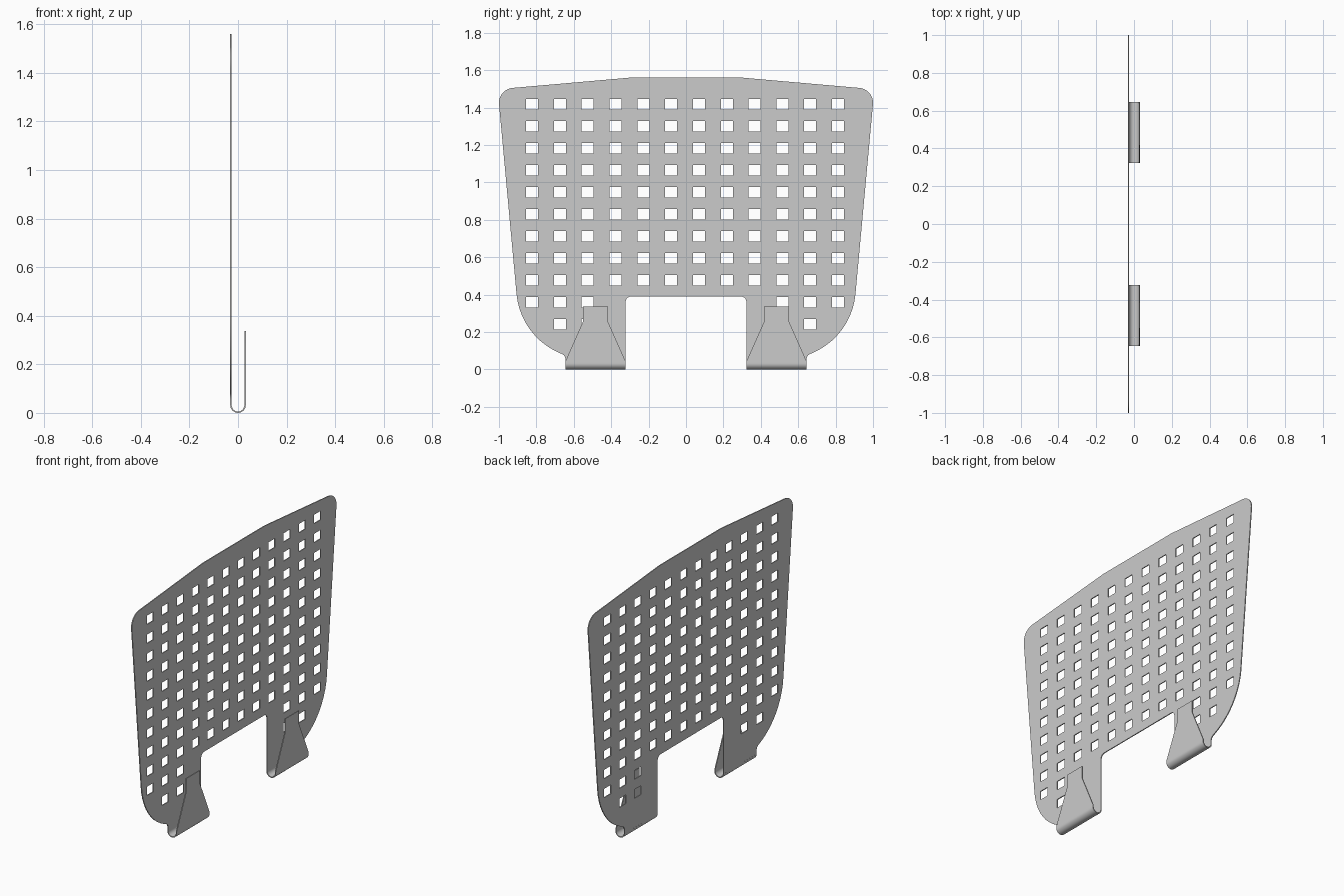
import bpy, bmesh, math
from mathutils import Matrix, Vector

old = bpy.data.objects.get("Cube")
if old:
    bpy.data.objects.remove(old, do_unlink=True)

GREY = (0.6, 0.6, 0.6, 1)
THICK = 0.006
BEND = 0.029          # mid-sheet radius of the hook bend
BASE = BEND + THICK / 2

metal = bpy.data.materials.new("grey sheet metal")
metal.use_nodes = True
metal.diffuse_color = GREY
metal.node_tree.nodes["Principled BSDF"].inputs["Base Color"].default_value = GREY


def rounded(corners, steps=10):
    """Turn (u, v, radius) corners into an outline with filleted corners."""
    out = []
    for i, (u, v, r) in enumerate(corners):
        p = Vector((u, v))
        if r == 0:
            out.append(p)
            continue
        a = (Vector(corners[i - 1][:2]) - p).normalized()
        b = (Vector(corners[(i + 1) % len(corners)][:2]) - p).normalized()
        half = a.angle(b) / 2
        centre = p + (a + b).normalized() * r / math.sin(half)
        start = p + a * r / math.tan(half) - centre
        end = p + b * r / math.tan(half) - centre
        turn = start.angle_signed(end)
        for k in range(steps + 1):
            out.append(centre + Matrix.Rotation(-turn * k / steps, 2) @ start)
    return out


def add_loop(curve, points):
    s = curve.splines.new('POLY')
    s.points.add(len(points) - 1)
    for sp, p in zip(s.points, points):
        sp.co = (p[0], p[1], 0, 1)
    s.use_cyclic_u = True


def finish(obj):
    bpy.ops.object.select_all(action='DESELECT')
    obj.select_set(True)
    bpy.context.view_layer.objects.active = obj
    if obj.type == 'CURVE':
        bpy.ops.object.convert(target='MESH')
    bpy.ops.object.shade_smooth_by_angle(angle=math.radians(30))


# Panel outline: one half, mirrored
half = [(0.3, 1.56, 0), (1.007, 1.498, 0.08), (0.885, 0.175, 0.38),
        (0.645, 0.075, 0.03), (0.645, BASE, 0), (0.323, BASE, 0),
        (0.323, 0.39, 0.03)]
outline = half + [(-u, v, r) for u, v, r in reversed(half)]
sheet = bpy.data.curves.new("perforated_panel", 'CURVE')
sheet.dimensions = '2D'
sheet.fill_mode = 'BOTH'
sheet.extrude = THICK / 2
add_loop(sheet, rounded(outline))

# Grid of rectangular holes; the lowest two rows only exist beside the notch
HW, HH = 0.032, 0.0275
for row in range(11):
    z = 1.417 - row * 0.1176
    for col in range(12):
        k = abs(col - 5.5)
        if (row == 9 and k < 3) or (row == 10 and not 3 < k < 5):
            continue
        y = (col - 5.5) * 0.1487 - 0.005
        add_loop(sheet, [(y - HW, z - HH), (y + HW, z - HH),
                         (y + HW, z + HH), (y - HW, z + HH)])
sheet.materials.append(metal)
panel = bpy.data.objects.new("perforated_panel", sheet)
bpy.context.collection.objects.link(panel)
# Stand the flat sheet up in the y-z plane
panel.matrix_world = Matrix(((0, 0, 1, -BEND), (1, 0, 0, 0),
                             (0, 1, 0, 0), (0, 0, 0, 1)))
finish(panel)

# Hooks: U bend followed by a tapering tongue, as rows of (x, z, half width)
STEPS = 18
rows = []
for i in range(STEPS + 1):
    t = math.pi * (1 + i / STEPS)
    rows.append((BEND * math.cos(t), BASE + BEND * math.sin(t), 0.161))
rows += [(BEND, 0.043, 0.161), (BEND, 0.257, 0.066), (BEND, 0.337, 0.066)]

for name, side in (("left_hook", -1), ("right_hook", 1)):
    bm = bmesh.new()
    prev = None
    for x, z, w in rows:
        pair = [bm.verts.new((x, side * 0.484 + s * w, z)) for s in (-1, 1)]
        if prev:
            bm.faces.new((prev[0], prev[1], pair[1], pair[0]))
        prev = pair
    mesh = bpy.data.meshes.new(name)
    bm.to_mesh(mesh)
    bm.free()
    mesh.materials.append(metal)
    hook = bpy.data.objects.new(name, mesh)
    bpy.context.collection.objects.link(hook)
    finish(hook)
    solid = hook.modifiers.new("sheet thickness", 'SOLIDIFY')
    solid.thickness = THICK
    solid.offset = 0
    # Keep the sheet's cut edges crisp after thickening
    split = hook.modifiers.new("crisp edges", 'EDGE_SPLIT')
    split.split_angle = math.radians(30)
